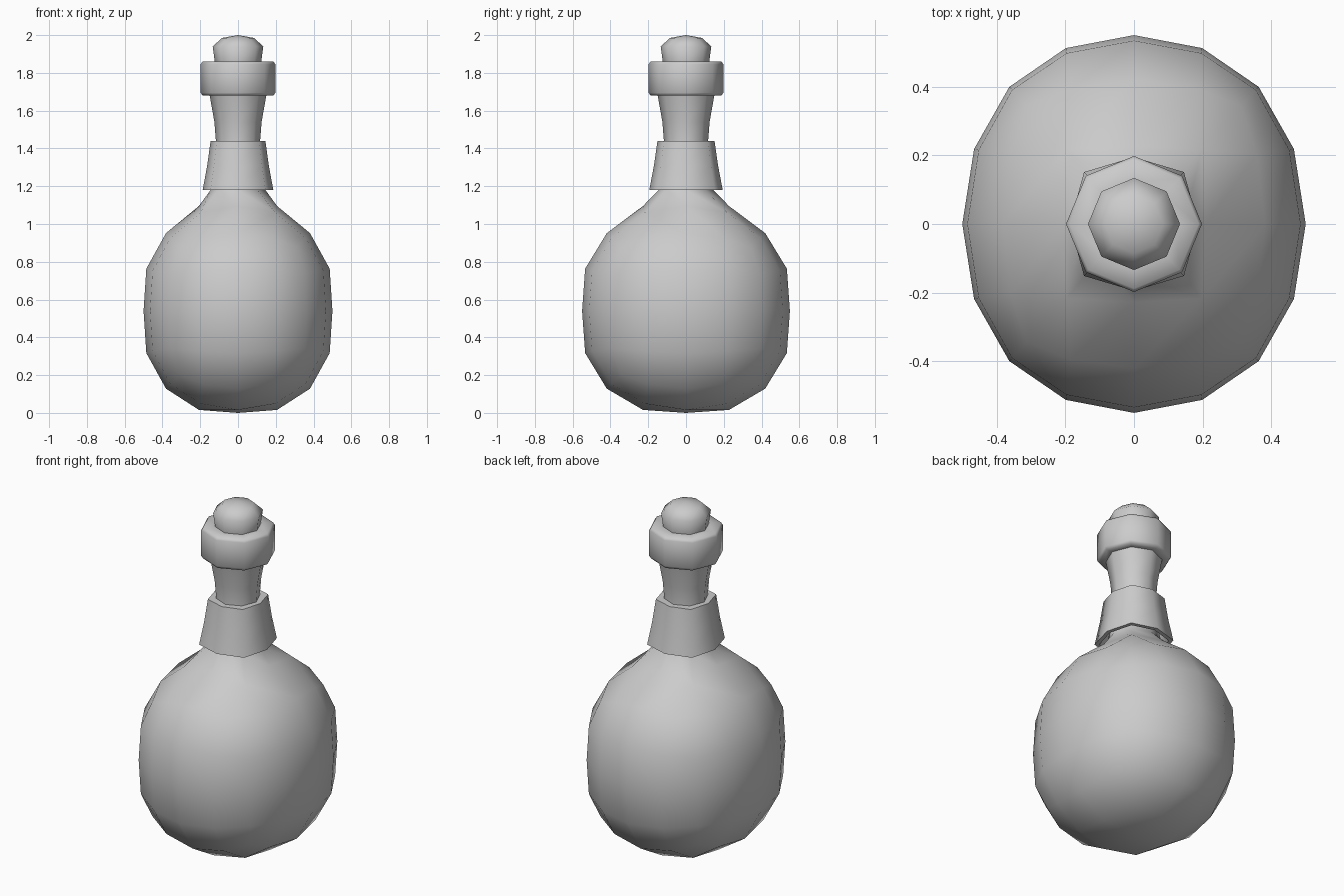
import bpy, bmesh, math

if "Cube" in bpy.data.objects:
    bpy.data.objects.remove(bpy.data.objects["Cube"])


def ring(bm, r, z, diag=1.0, ky=1.0):
    """Eight-sided loop with corners on the axes; diag pushes the diagonal corners out."""
    out = []
    for i in range(8):
        a = i * math.pi / 4
        k = r * (diag if i % 2 else 1.0)
        out.append(bm.verts.new((k * math.cos(a), k * ky * math.sin(a), z)))
    return out


def bridge(bm, a, b):
    n = len(a)
    for i in range(n):
        j = (i + 1) % n
        bm.faces.new((a[i], a[j], b[j], b[i]))


def loft(bm, profile, start=None, **kw):
    prev = start
    for r, z in profile:
        cur = ring(bm, r, z, **kw)
        if prev:
            bridge(bm, prev, cur)
        prev = cur
    return prev


def finish(bm, obj):
    bmesh.ops.recalc_face_normals(bm, faces=bm.faces)
    bm.to_mesh(obj.data)
    bm.free()
    bpy.ops.object.select_all(action='DESELECT')
    obj.select_set(True)
    bpy.context.view_layer.objects.active = obj
    bpy.ops.object.shade_smooth_by_angle(angle=math.radians(60))


def new_object(name):
    obj = bpy.data.objects.new(name, bpy.data.meshes.new(name))
    bpy.context.collection.objects.link(obj)
    return obj


# Bottle: subdivided cube for the round belly
bpy.ops.mesh.primitive_cube_add(size=2)
bottle = bpy.context.object
bottle.name = "bottle"
sub = bottle.modifiers.new("round", 'SUBSURF')
sub.levels = 2
bpy.ops.object.modifier_apply(modifier=sub.name)

bm = bmesh.new()
bm.from_mesh(bottle.data)
top = max(v.co.z for v in bm.verts)
for v in bm.verts:
    v.co /= top
    t = math.atan2(abs(v.co.z), math.hypot(v.co.x, v.co.y))
    v.co *= 1 + 0.05 * math.sqrt(max(0.0, math.sin(2 * t)))
    v.co.x *= 0.5
    v.co.y *= 0.55
    v.co.z = 0.54 + 0.54 * v.co.z
# Open the top (inner 2 x 2 faces) and grow the neck and lip from the hole
peak = max(bm.verts, key=lambda v: v.co.z)
bmesh.ops.delete(bm, geom=[peak], context='VERTS')
rim = [v for v in bm.verts if v.is_boundary]
rim.sort(key=lambda v: math.atan2(v.co.y, v.co.x) % (2 * math.pi - 1e-4))
for v in rim:
    v.co.z = 1.095 if min(abs(v.co.x), abs(v.co.y)) < 0.01 else v.co.z + 0.03
loft(bm, [(0.145, 1.18), (0.125, 1.27), (0.117, 1.44), (0.125, 1.54), (0.148, 1.67),
          (0.15, 1.68), (0.188, 1.68), (0.198, 1.695), (0.198, 1.845), (0.188, 1.86),
          (0.122, 1.86), (0.12, 1.80)], start=rim)
finish(bm, bottle)

# Flared collar round the neck, a thin shell
collar = new_object("neck_collar")
bm = bmesh.new()
outer = [(0.187, 1.18), (0.163, 1.31), (0.145, 1.44)]
first = ring(bm, 0.165, 1.18, diag=1.1, ky=1.04)
last = loft(bm, outer, start=first, diag=1.1, ky=1.04)
loft(bm, [(0.115, 1.44)], start=last, diag=1.0)
inner_top = ring(bm, 0.125, 1.42)
bridge(bm, first, inner_top)
finish(bm, collar)

# Rounded stopper
stopper = new_object("stopper")
bm = bmesh.new()
end = loft(bm, [(0.12, 1.80), (0.123, 1.86), (0.134, 1.94), (0.085, 1.985)])
tip = bm.verts.new((0, 0, 2.0))
for i in range(8):
    bm.faces.new((end[i], end[(i + 1) % 8], tip))
finish(bm, stopper)
